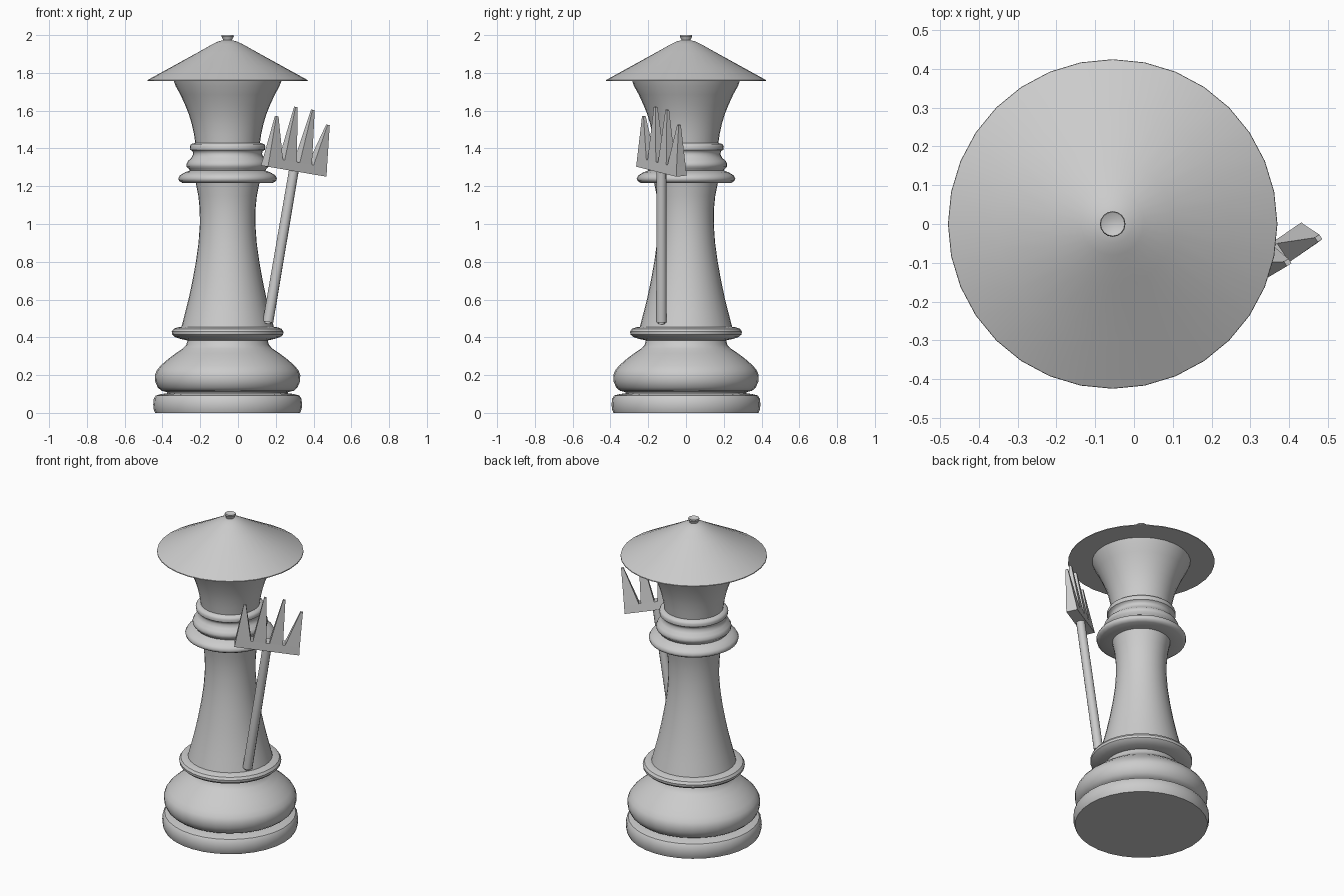
import bpy, bmesh, math
from mathutils import Vector, Matrix

if "Cube" in bpy.data.objects:
    bpy.data.objects.remove(bpy.data.objects["Cube"])

CX = -0.055  # axis of the turned body


def make_object(name, bm, angle=35):
    bmesh.ops.recalc_face_normals(bm, faces=bm.faces)
    mesh = bpy.data.meshes.new(name)
    bm.to_mesh(mesh)
    bm.free()
    ob = bpy.data.objects.new(name, mesh)
    bpy.context.collection.objects.link(ob)
    bpy.ops.object.select_all(action='DESELECT')
    ob.select_set(True)
    bpy.context.view_layer.objects.active = ob
    bpy.ops.object.shade_smooth_by_angle(angle=math.radians(angle))
    return ob


def lathe(name, profile, segs=32, angle=35):
    """Turn (radius, z) points about the body axis and cap both ends."""
    bm = bmesh.new()
    rings = []
    for r, z in profile:
        rings.append([bm.verts.new((CX + r * math.cos(2 * math.pi * i / segs),
                                    r * math.sin(2 * math.pi * i / segs), z))
                      for i in range(segs)])
    for a, b in zip(rings, rings[1:]):
        for i in range(segs):
            j = (i + 1) % segs
            bm.faces.new((a[i], a[j], b[j], b[i]))
    bm.faces.new(rings[0])
    bm.faces.new(rings[-1])
    return make_object(name, bm, angle)


# Foot disc, bulge and ring
lathe("base_foot", [(.384, 0), (.392, .02), (.394, .045), (.391, .075), (.38, .092),
                    (.35, .1), (.32, .104), (.32, .11), (.35, .117), (.37, .135),
                    (.383, .165), (.385, .2), (.375, .225), (.355, .25), (.315, .285),
                    (.275, .315), (.238, .34), (.219, .36), (.212, .385)])
lathe("base_ring", [(.21, .383), (.25, .392), (.28, .402), (.294, .415), (.296, .43),
                    (.286, .445), (.265, .453), (.235, .456)])

# Waisted column
lathe("column", [(.246, .45), (.225, .53), (.205, .61), (.186, .7), (.168, .8),
                 (.154, .9), (.147, 1.0), (.148, 1.08), (.155, 1.15), (.17, 1.225)])

# Collar rings
lathe("collar", [(.16, 1.216), (.24, 1.218), (.257, 1.228), (.261, 1.242), (.252, 1.258),
                 (.225, 1.274), (.2, 1.283), (.205, 1.292), (.217, 1.303), (.218, 1.318),
                 (.21, 1.334), (.192, 1.35), (.182, 1.37), (.186, 1.386), (.198, 1.393),
                 (.2, 1.41), (.194, 1.423), (.17, 1.43)], angle=50)

# Flared head
lathe("head", [(.17, 1.42), (.178, 1.475), (.19, 1.53), (.205, 1.58), (.225, 1.63),
               (.25, 1.685), (.275, 1.73), (.288, 1.765)])

# Conical hat and its knob
lathe("hat", [(.425, 1.757), (.424, 1.762), (.3, 1.83), (.16, 1.907), (.08, 1.952),
              (.05, 1.966), (.02, 1.974)])
lathe("hat_knob", [(.022, 1.965), (.024, 1.975), (.033, 1.993), (.031, 2.0), (.015, 1.993)],
      segs=16)

# Rake frame: u along the bar, v along the handle, w through the thickness
v = Vector((.168, 0, .986)).normalized()
u = Vector((.817, .56, -.136)).normalized()
w = u.cross(v).normalized()
u = v.cross(w)
frame = Matrix.Translation((.295, -.13, 1.28)) @ Matrix((u, v, w)).transposed().to_4x4()

# Rake handle
bm = bmesh.new()
bmesh.ops.create_cone(bm, cap_ends=True, segments=12, radius1=.028, radius2=.026, depth=.83)
bmesh.ops.bevel(bm, geom=[e for e in bm.edges if all(p.co.z < 0 for p in e.verts)],
                offset=.01, segments=2, affect='EDGES')
bm.transform(frame @ Matrix.Translation((0, -.405, 0)) @ Matrix.Rotation(-math.pi / 2, 4, 'X'))
make_object("rake_handle", bm)


def wedge(bm, bottom, top, v0, v1, t0, t1):
    """Tapered block between two (u min, u max) spans."""
    quads = []
    for (a, b), y, t in ((bottom, v0, t0), (top, v1, t1)):
        quads.append([bm.verts.new((x, y, z)) for x, z in
                      ((a, -t / 2), (b, -t / 2), (b, t / 2), (a, t / 2))])
    p, q = quads
    bm.faces.new(p)
    bm.faces.new(q)
    for i in range(4):
        j = (i + 1) % 4
        bm.faces.new((p[i], p[j], q[j], q[i]))


# Rake head: bar plus mirrored tines
bm = bmesh.new()
wedge(bm, (-.19, .19), (-.186, .186), 0, .05, .067, .058)
for s in (-1, 1):
    for (a, b), tip, h in (((.01, .088), .055, .337), ((.1, .186), .166, .272)):
        wedge(bm, sorted((s * a, s * b)), (s * tip - .007, s * tip + .007), .05, h, .058, .014)
bm.transform(frame)
make_object("rake_head", bm, 20)
